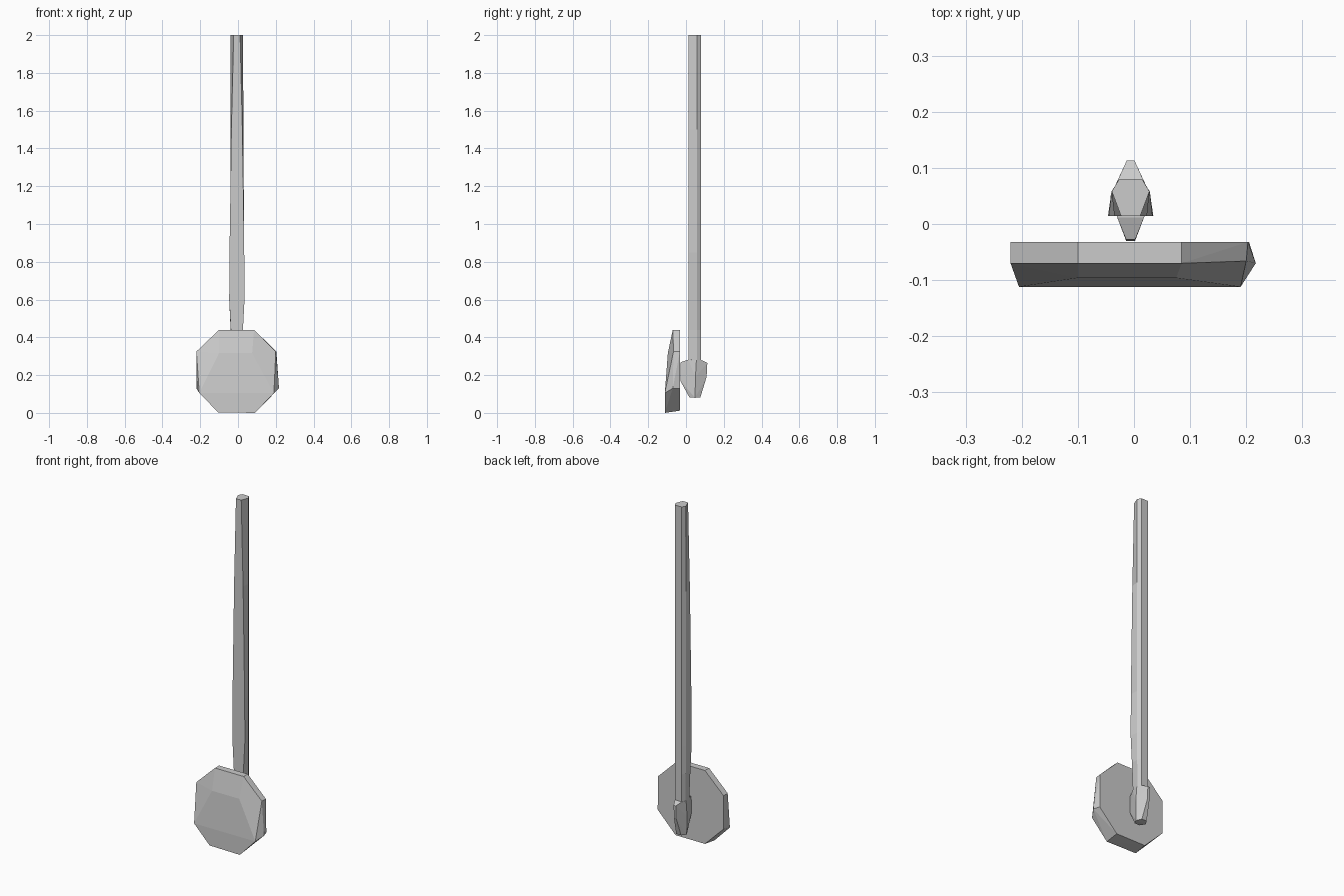
import bpy, bmesh

if "Cube" in bpy.data.objects:
    bpy.data.objects.remove(bpy.data.objects["Cube"])


def finish(name, bm):
    bmesh.ops.recalc_face_normals(bm, faces=bm.faces)
    mesh = bpy.data.meshes.new(name)
    bm.to_mesh(mesh)
    bm.free()
    obj = bpy.data.objects.new(name, mesh)
    bpy.context.collection.objects.link(obj)
    return obj


def hull(name, points):
    bm = bmesh.new()
    for p in points:
        bm.verts.new(p)
    result = bmesh.ops.convex_hull(bm, input=bm.verts)
    loose = {v for v in bm.verts if not v.link_faces}
    bmesh.ops.delete(bm, geom=list(loose), context='VERTS')
    bmesh.ops.dissolve_limit(bm, angle_limit=0.02, verts=bm.verts, edges=bm.edges)
    return finish(name, bm)


# Chunky octagonal disc: flat back, rim, and sloping front facets
back = [(x, -0.032, z) for x, z in
        ((-.10, .44), (.085, .44), (.203, .325), (.205, .13),
         (.09, .012), (-.10, .012), (-.22, .13), (-.22, .325))]
rim = [(-.10, -.07, .44), (.085, -.07, .44), (.20, -.066, .325),
       (.217, -.07, .13), (-.22, -.07, .325), (-.217, -.072, .13)]
front = [(-.10, -.096, .317), (.075, -.096, .317),
         (-.205, -.112, .105), (.19, -.112, .105),
         (-.105, -.112, .003), (.09, -.112, .0)]
hull("disc", back + rim + front)

# Long hexagonal pole whose front face widens low down
CX = -0.006
bm = bmesh.new()
rings = []
for z, front_w, mid_w in ((.2, .022, .03), (.44, .032, .033), (.60, .0405, .034),
                          (.85, .039, .034), (1.5, .029, .034), (2.0, .017, .0335)):
    section = [(-front_w, .014), (front_w, .014), (mid_w, .058),
               (.021, .079), (-.021, .079), (-mid_w, .058)]
    rings.append([bm.verts.new((CX + x, y, z)) for x, y in section])
for a, b in zip(rings, rings[1:]):
    for i in range(6):
        j = (i + 1) % 6
        bm.faces.new((a[i], a[j], b[j], b[i]))
bm.faces.new(rings[0][::-1])
bm.faces.new(rings[-1])
finish("pole", bm)

# Tapered hub at the foot of the pole, meeting the back of the disc
hub = []
for s in (-1, 1):
    hub += [(CX + s * w, y, z) for w, y, z in (
        (.024, .012, .282), (.033, .055, .28), (.022, .08, .28),
        (.008, -.028, .268), (.008, -.03, .17),
        (.007, .113, .265), (.007, .109, .19),
        (.036, .05, .19),
        (.016, .018, .082), (.032, .048, .08), (.016, .076, .082))]
hull("hub", hub)
